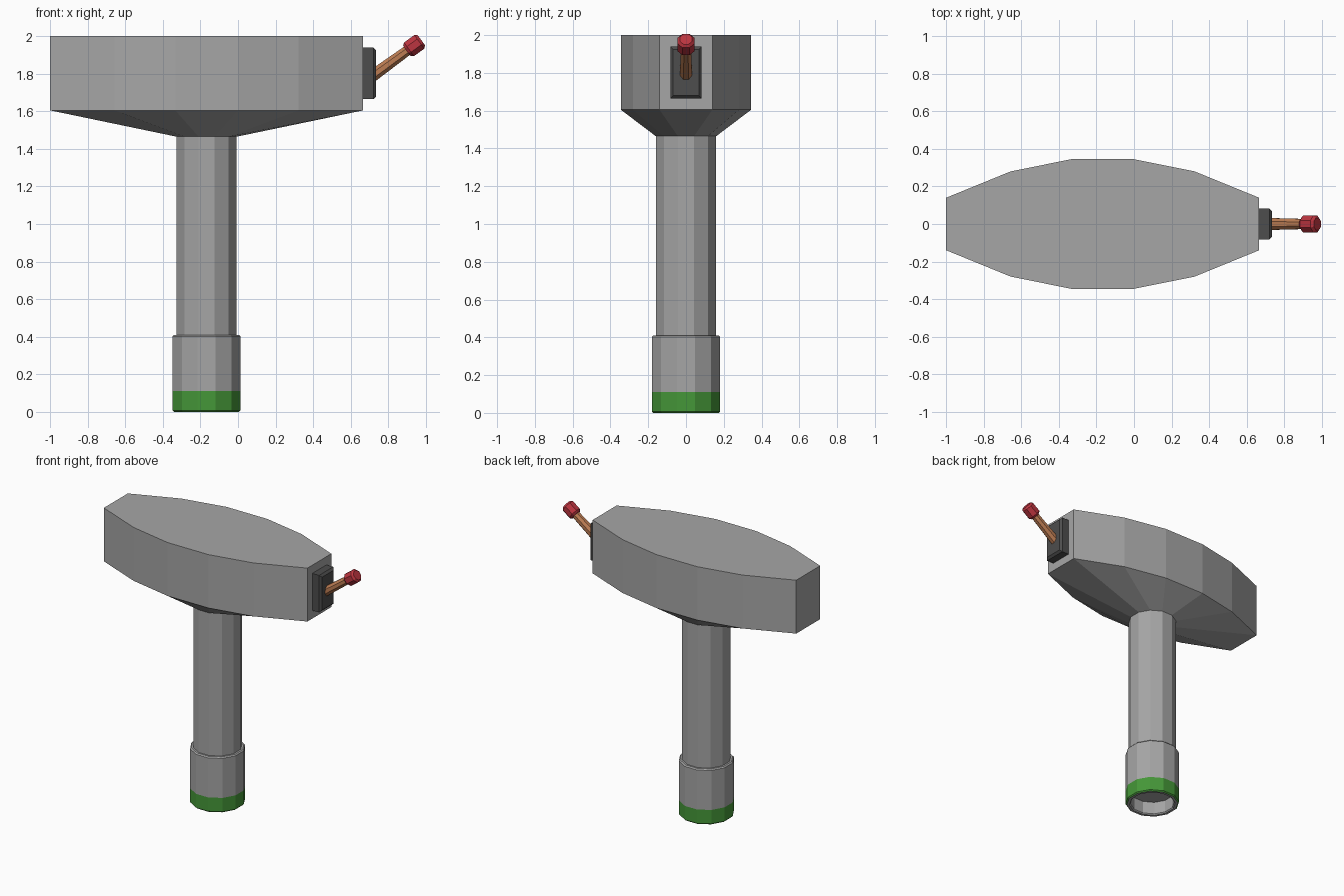
import bpy, bmesh, math
from mathutils import Vector, Matrix

if "Cube" in bpy.data.objects:
    bpy.data.objects.remove(bpy.data.objects["Cube"])

CX = -0.167  # axis of post and head


def mat(name, rgb):
    m = bpy.data.materials.new(name)
    m.diffuse_color = (*rgb, 1)
    m.use_nodes = True
    m.node_tree.nodes["Principled BSDF"].inputs["Base Color"].default_value = m.diffuse_color
    return m


GREY = mat("light_grey", (0.38, 0.38, 0.38))
GREEN = mat("green", (0.06, 0.31, 0.04))
DARK = mat("dark_grey", (0.075, 0.075, 0.075))
WOOD = mat("wood_brown", (0.50, 0.20, 0.085))
RED = mat("red", (0.50, 0.035, 0.05))


def ring(apothem, z, n=12):
    """Polygon with flat sides facing the axes."""
    r = apothem / math.cos(math.pi / n)
    return [Vector((r * math.cos((i + 0.5) * 2 * math.pi / n),
                    r * math.sin((i + 0.5) * 2 * math.pi / n), z)) for i in range(n)]


def loft(name, rings, mats, matrix, rule=None):
    """Skin a stack of rings, cap both ends."""
    bm = bmesh.new()
    loops = [[bm.verts.new(p) for p in r] for r in rings]
    n = len(loops[0])
    for k, (a, b) in enumerate(zip(loops, loops[1:])):
        for i in range(n):
            j = (i + 1) % n
            f = bm.faces.new((a[i], a[j], b[j], b[i]))
            f.material_index = rule(k) if rule else 0
    bm.faces.new(loops[0])
    bm.faces.new(loops[-1])
    bmesh.ops.recalc_face_normals(bm, faces=bm.faces)
    me = bpy.data.meshes.new(name)
    bm.to_mesh(me)
    bm.free()
    for m in mats:
        me.materials.append(m)
    ob = bpy.data.objects.new(name, me)
    ob.matrix_world = matrix
    bpy.context.collection.objects.link(ob)
    return ob


axis = Matrix.Translation((CX, 0, 0))

# Head: lens outline whose 12 corners match the post's 12 corners
quarter = [(0.833, 0.14), (0.49, 0.28), (0.167, 0.345)]
half = quarter + [(-x, y) for x, y in reversed(quarter)]
outline = half + [(x, -y) for x, y in reversed(half)]


def lens(z):
    return [Vector((x, y, z)) for x, y in outline]


loft("head", [ring(0.16, 1.465), lens(1.605), lens(2.0)], [GREY], axis)

# Post
loft("post", [ring(0.16, 0.38), ring(0.16, 1.47)], [GREY], axis)

# Collar: hollow underneath, green band at the foot
loft("collar",
     [ring(0.148, 0.10), ring(0.148, 0.008), ring(0.155, 0.0), ring(0.173, 0.0),
      ring(0.181, 0.008), ring(0.181, 0.11), ring(0.181, 0.402), ring(0.173, 0.41)],
     [GREY, GREEN], axis, lambda k: 1 if k in (3, 4) else 0)


# Switch plate on the end of the head, chamfered on its outer face
def rect(hy, hz, d):
    return [Vector((d, y, z)) for y, z in ((-hy, -hz), (hy, -hz), (hy, hz), (-hy, hz))]


loft("switch_plate", [rect(0.083, 0.137, -0.005), rect(0.083, 0.137, 0.055),
                      rect(0.068, 0.122, 0.07)],
     [DARK], Matrix.Translation((0.666, 0, 1.802)))

# Lever and knob along one tilted axis
knob_c = Vector((0.938, 0, 1.95))
tilt = Matrix.Translation(knob_c) @ Matrix.Rotation(math.radians(90 - 36), 4, 'Y')
loft("lever", [ring(0.032, -0.275, 8), ring(0.026, 0.0, 8)], [WOOD], tilt)
loft("knob", [ring(0.033, -0.048, 8), ring(0.045, -0.034, 8),
              ring(0.045, 0.034, 8), ring(0.033, 0.048, 8)], [RED], tilt)
